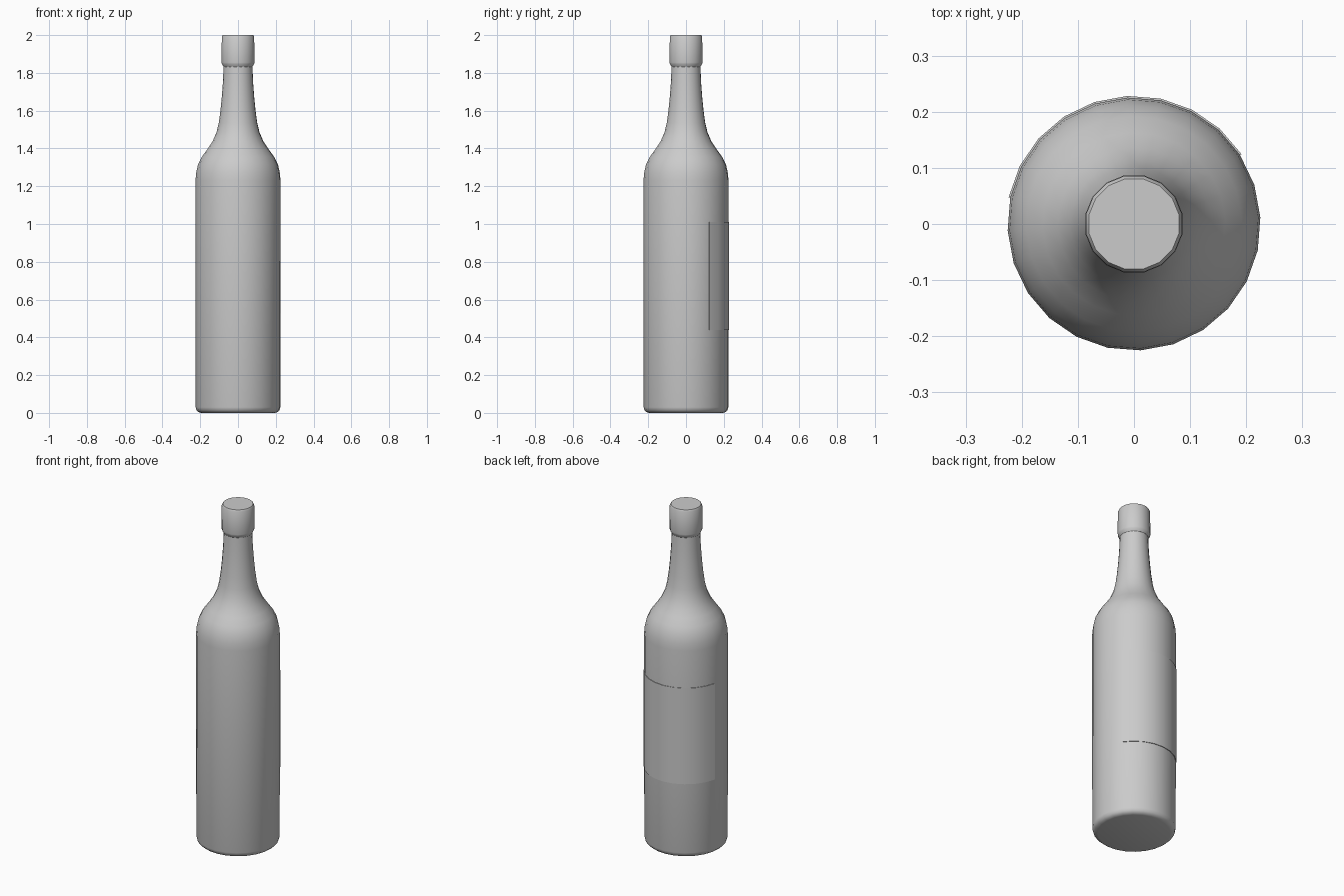
import bpy, bmesh
from math import cos, sin, radians, pi

if "Cube" in bpy.data.objects:
    bpy.data.objects.remove(bpy.data.objects["Cube"])


def finish(name, bm, angle=40):
    bmesh.ops.recalc_face_normals(bm, faces=bm.faces)
    me = bpy.data.meshes.new(name)
    bm.to_mesh(me)
    bm.free()
    ob = bpy.data.objects.new(name, me)
    bpy.context.collection.objects.link(ob)
    bpy.ops.object.select_all(action='DESELECT')
    ob.select_set(True)
    bpy.context.view_layer.objects.active = ob
    bpy.ops.object.shade_smooth_by_angle(angle=radians(angle))
    return ob


def lathe(name, profile, sides, turn):
    bm = bmesh.new()
    rings = [[bm.verts.new((r * cos(turn + 2 * pi * i / sides),
                            r * sin(turn + 2 * pi * i / sides), z))
              for i in range(sides)] for r, z in profile]
    for a, b in zip(rings, rings[1:]):
        for i in range(sides):
            j = (i + 1) % sides
            bm.faces.new((a[i], a[j], b[j], b[i]))
    bm.faces.new(rings[0][::-1])
    bm.faces.new(rings[-1])
    return finish(name, bm)


# Glass body: rounded base, straight wall, sloping shoulder and neck
lathe("bottle_body", [
    (0.195, 0.0), (0.209, 0.004), (0.220, 0.014), (0.2245, 0.03),
    (0.2255, 1.23), (0.222, 1.27), (0.212, 1.315), (0.192, 1.355),
    (0.163, 1.395), (0.136, 1.435), (0.114, 1.485), (0.102, 1.535),
    (0.093, 1.60), (0.086, 1.67), (0.080, 1.75), (0.076, 1.85)],
    24, radians(3))

# Cap with narrow bevels
lathe("cap", [(0.077, 1.832), (0.087, 1.847), (0.0885, 1.855),
              (0.0875, 1.99), (0.082, 2.0)], 16, radians(11.25))

# Thin label wrapped round the back, following the body facets
bm = bmesh.new()
lo, hi = [], []
for k in range(2, 12):
    a = radians(3 + 15 * k)
    for row, z in ((lo, 0.44), (hi, 1.01)):
        row.append([bm.verts.new((r * cos(a), r * sin(a), z))
                    for r in (0.2245, 0.2285)])
for i in range(len(lo) - 1):
    bm.faces.new((lo[i][1], lo[i + 1][1], hi[i + 1][1], hi[i][1]))
    for row in (lo, hi):
        bm.faces.new((row[i][0], row[i + 1][0], row[i + 1][1], row[i][1]))
for i in (0, -1):
    bm.faces.new((lo[i][0], lo[i][1], hi[i][1], hi[i][0]))
finish("back_label", bm)
